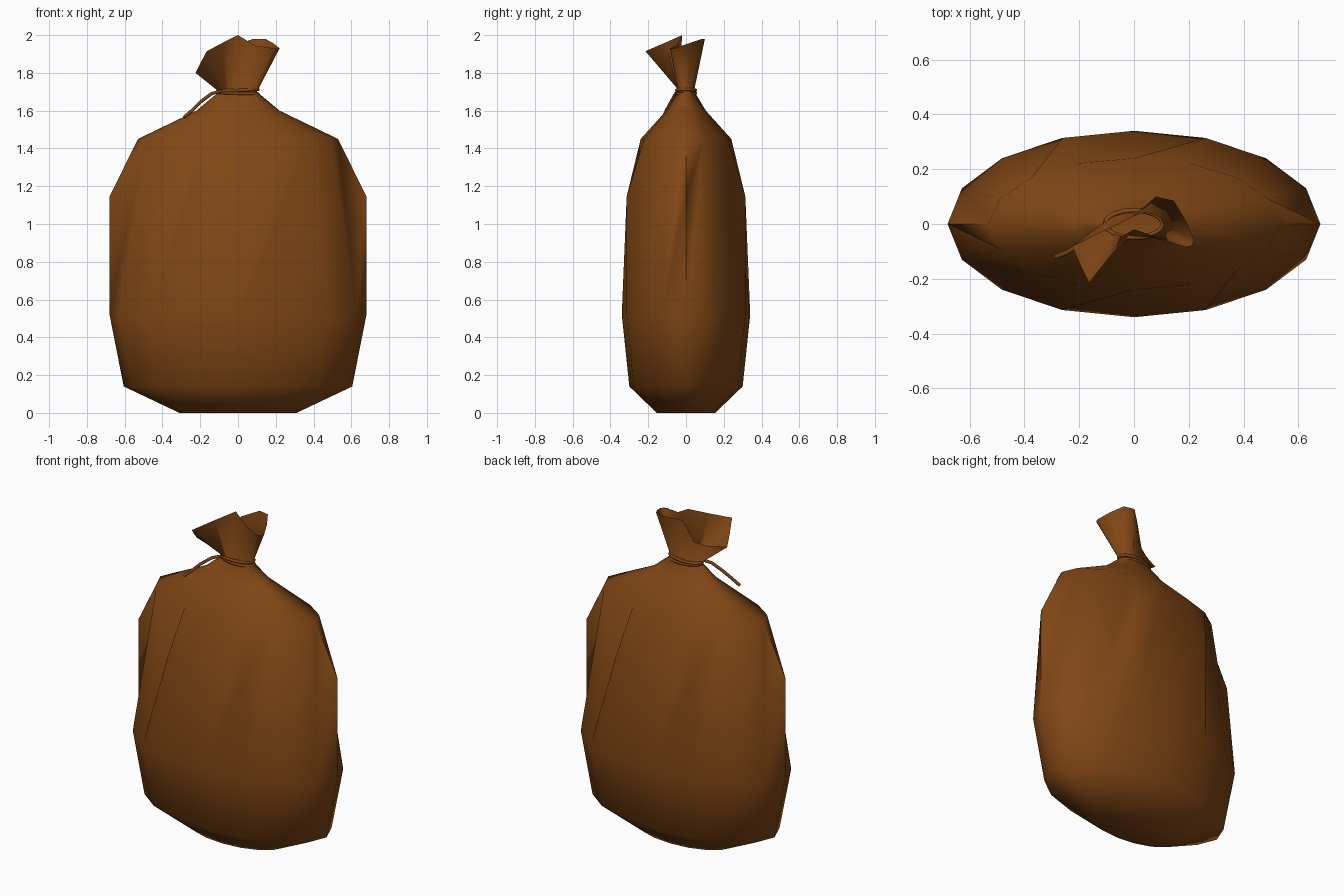
import bpy, bmesh, math
from mathutils import Vector

if "Cube" in bpy.data.objects:
    bpy.data.objects.remove(bpy.data.objects["Cube"])

mat = bpy.data.materials.new("brown_cloth")
mat.diffuse_color = (0.218, 0.062, 0.0075, 1)
mat.use_nodes = True
mat.node_tree.nodes["Principled BSDF"].inputs["Base Color"].default_value = mat.diffuse_color
SIDES = 16


def ellipse(rx, ry, z, n=SIDES):
    return [(rx * math.cos(2 * math.pi * i / n), ry * math.sin(2 * math.pi * i / n), z)
            for i in range(n)]


def loft(name, rings, cap_start=False, cap_end=False, closed=False, bump_band=-1, bumps={}):
    """Skin equal-sized rings; bump_band gets extra points on some columns."""
    bm = bmesh.new()
    vs = [[bm.verts.new(p) for p in r] for r in rings]
    extra = {c: bm.verts.new(p) for c, p in bumps.items()}
    pairs = list(zip(vs, vs[1:])) + ([(vs[-1], vs[0])] if closed else [])
    for k, (a, b) in enumerate(pairs):
        n = len(a)
        for i in range(n):
            j = (i + 1) % n
            if k != bump_band:
                bm.faces.new((a[i], a[j], b[j], b[i]))
                continue
            # two folds either side of the diagonal a[i] - b[j]
            if j in extra:
                bm.faces.new((a[i], a[j], extra[j]))
                bm.faces.new((a[i], extra[j], b[j]))
            else:
                bm.faces.new((a[i], a[j], b[j]))
            if i in extra:
                bm.faces.new((a[i], b[j], extra[i]))
                bm.faces.new((extra[i], b[j], b[i]))
            else:
                bm.faces.new((a[i], b[j], b[i]))
    if cap_start:
        bm.faces.new(vs[0][::-1])
    if cap_end:
        bm.faces.new(vs[-1])
    if cap_start or closed:
        bmesh.ops.recalc_face_normals(bm, faces=bm.faces[:])
    me = bpy.data.meshes.new(name)
    bm.to_mesh(me)
    bm.free()
    ob = bpy.data.objects.new(name, me)
    bpy.context.collection.objects.link(ob)
    me.materials.append(mat)
    bpy.ops.object.select_all(action='DESELECT')
    ob.select_set(True)
    bpy.context.view_layer.objects.active = ob
    bpy.ops.object.shade_smooth_by_angle(angle=math.radians(70))
    return ob


def tube(name, path, r, closed=False, sides=6):
    """Round cord along a path."""
    pts = [Vector(p) for p in path]
    n = len(pts)
    rings = []
    for i, p in enumerate(pts):
        a = pts[(i - 1) % n] if closed else pts[max(i - 1, 0)]
        b = pts[(i + 1) % n] if closed else pts[min(i + 1, n - 1)]
        t = (b - a).normalized()
        u = t.cross(Vector((0, 0, 1))).normalized()
        w = u.cross(t)
        rings.append([p + r * (u * math.cos(k) + w * math.sin(k))
                      for k in (2 * math.pi * s / sides for s in range(sides))])
    return loft(name, rings, not closed, not closed, closed)


# sack body: (x radius, y radius, height)
profile = [(0.31, 0.155, 0), (0.605, 0.30, 0.14), (0.68, 0.34, 0.52),
           (0.53, 0.24, 1.45), (0.22, 0.105, 1.60), (0.10, 0.045, 1.70)]
rings = [ellipse(*p) for p in profile]

# puffed-out points at chest height, with hollows between them
chest = ellipse(0.68, 0.34, 1.145)
bumps = {c: chest[c] for c in (0, 3, 5, 8, 11, 13)}

# gathered frill: a wide open lobe on the right, a pinched one on the left
rim = [(0.22, -0.06, 1.93), (0.19, 0.01, 1.955), (0.145, 0.085, 1.98), (0.08, 0.10, 1.98),
       (0.0, 0.03, 1.95), (-0.055, 0.0, 1.82), (-0.12, -0.03, 1.80), (-0.18, -0.06, 1.80),
       (-0.225, -0.08, 1.80), (-0.20, -0.14, 1.85), (-0.165, -0.215, 1.915),
       (-0.08, -0.11, 1.96), (0.0, -0.02, 2.0), (0.09, -0.05, 1.945),
       (0.19, -0.085, 1.93), (0.21, -0.08, 1.93)]
loft("sack", rings + [rim], cap_start=True, bump_band=2, bumps=bumps)

# cord wound twice round the neck
for k, z in enumerate((1.692, 1.708)):
    loop = [(x, y, h + (0.004 if k else -0.004) * x / 0.11)
            for x, y, h in ellipse(0.106, 0.05, z)]
    tube(f"neck_cord_{k + 1}", loop, 0.009, closed=True)

# loose cord end hanging over the shoulder
tube("cord_end", [(-0.09, -0.035, 1.705), (-0.14, -0.055, 1.69), (-0.20, -0.08, 1.645),
                  (-0.245, -0.105, 1.60), (-0.285, -0.12, 1.565)], 0.009)
